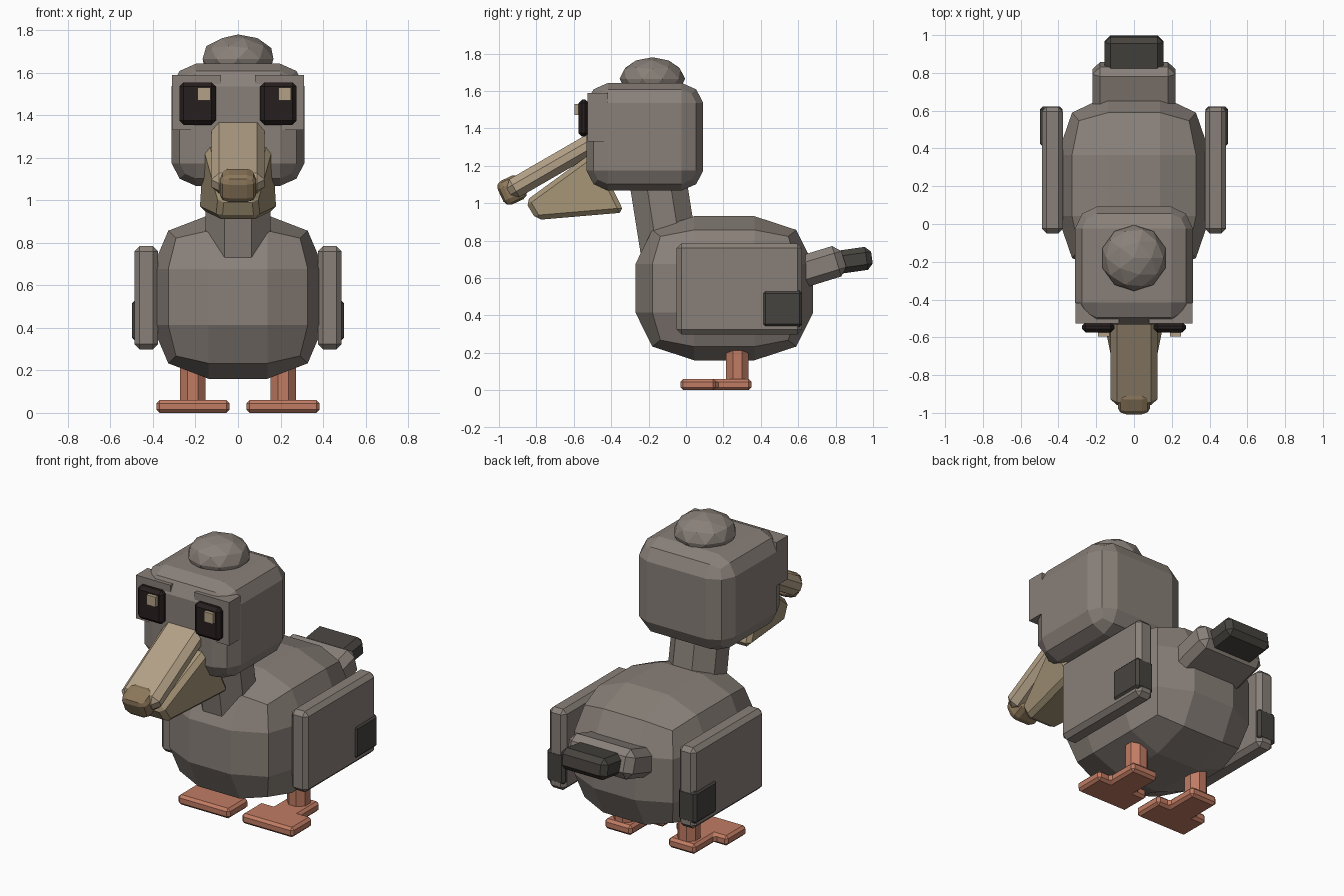
import bpy, bmesh
from math import radians, pi
from mathutils import Matrix, Vector

cube = bpy.data.objects.get("Cube")
if cube:
    bpy.data.objects.remove(cube, do_unlink=True)


def material(name, rgb):
    m = bpy.data.materials.new(name)
    m.use_nodes = True
    m.diffuse_color = (*rgb, 1)
    m.node_tree.nodes["Principled BSDF"].inputs["Base Color"].default_value = (*rgb, 1)
    return m


GREY = material("grey feathers", (0.25, 0.215, 0.19))
DARK = material("dark feathers", (0.062, 0.057, 0.05))
BLACK = material("eye black", (0.02, 0.013, 0.013))
TAN = material("beak tan", (0.45, 0.355, 0.24))
POUCH = material("pouch tan", (0.38, 0.3, 0.185))
BROWN = material("beak tip brown", (0.27, 0.19, 0.105))
ORANGE = material("leg orange", (0.53, 0.2, 0.125))


def finish(bm, name, mat, loc=(0, 0, 0), tilt=0, bevel=0):
    """Bevel, tilt about x, place and colour a part."""
    bmesh.ops.recalc_face_normals(bm, faces=bm.faces)
    if bevel:
        bmesh.ops.bevel(bm, geom=bm.edges[:], offset=bevel, segments=1,
                        affect='EDGES', clamp_overlap=True)
    bm.transform(Matrix.Translation(loc) @ Matrix.Rotation(radians(tilt), 4, 'X'))
    mesh = bpy.data.meshes.new(name)
    bm.to_mesh(mesh)
    bm.free()
    mesh.materials.append(mat)
    ob = bpy.data.objects.new(name, mesh)
    bpy.context.collection.objects.link(ob)
    return ob


def box(name, mat, loc, half, bevel=0, tilt=0):
    bm = bmesh.new()
    bmesh.ops.create_cube(bm, size=2)
    bmesh.ops.scale(bm, vec=half, verts=bm.verts)
    return finish(bm, name, mat, loc, tilt, bevel)


def rounded_block(name, mat, loc, half, inner, edge, corner, tilt=0):
    """Cube cut in thirds with its edges and corners drawn inward."""
    bm = bmesh.new()
    bmesh.ops.create_cube(bm, size=2)
    bmesh.ops.subdivide_edges(bm, edges=bm.edges[:], cuts=2, use_grid_fill=True)
    for v in bm.verts:
        outer = [abs(c) > 0.9 for c in v.co]
        pull = (1, 1, edge, corner)[sum(outer)]
        v.co = Vector([(1 if c > 0 else -1) * (pull if o else inner) * h
                       for c, o, h in zip(v.co, outer, half)])
    return finish(bm, name, mat, loc, tilt)


def post(name, mat, loc, radius, height, tilt=0):
    """Octagonal column with flats facing front and sides."""
    bm = bmesh.new()
    bmesh.ops.create_cone(bm, cap_ends=True, segments=8, radius1=radius,
                          radius2=radius, depth=height,
                          matrix=Matrix.Rotation(pi / 8, 4, 'Z'))
    return finish(bm, name, mat, loc, tilt)


def prism(name, mat, lower, upper, loc=(0, 0, 0), bevel=0):
    """Solid between two matching outlines."""
    bm = bmesh.new()
    a = [bm.verts.new(p) for p in lower]
    b = [bm.verts.new(p) for p in upper]
    bm.faces.new(a)
    bm.faces.new(b)
    for i in range(len(a)):
        j = (i + 1) % len(a)
        bm.faces.new((a[i], a[j], b[j], b[i]))
    return finish(bm, name, mat, loc, 0, bevel)


# Body, neck and head
rounded_block("body", GREY, (0, 0.205, 0.545), (0.405, 0.475, 0.385), 0.34, 0.81, 0.72)
post("neck", GREY, (0, -0.12, 0.93), 0.165, 0.55, tilt=9)
rounded_block("head", GREY, (0, -0.22, 1.355), (0.312, 0.312, 0.288), 0.63, 0.88, 0.8)

# Faceted crown tuft
bm = bmesh.new()
bmesh.ops.create_icosphere(bm, subdivisions=2, radius=1)
bmesh.ops.scale(bm, vec=(0.175, 0.175, 0.115), verts=bm.verts)
finish(bm, "crown_tuft", GREY, (0, -0.18, 1.665))

# Beak, hooked tip and throat pouch
box("upper_beak", TAN, (0, -0.71, 1.2), (0.125, 0.275, 0.055), 0.035, tilt=30)
rounded_block("beak_tip", BROWN, (0, -0.93, 1.07), (0.085, 0.068, 0.07), 0.5, 0.85, 0.75, tilt=25)
# (half width, y, z) around the pouch profile
profile = [(0.09, -0.86, 1.01), (0.1, -0.8, 0.91), (0.185, -0.33, 0.95), (0.165, -0.49, 1.28)]
prism("throat_pouch", POUCH, [(-w, y, z) for w, y, z in profile], profile, bevel=0.025)

# Tail
box("tail_base", GREY, (0, 0.71, 0.66), (0.22, 0.14, 0.085), 0.04, tilt=17)
box("tail_tip", DARK, (0, 0.895, 0.695), (0.155, 0.1, 0.062), 0.03, tilt=8)

# T-shaped foot outline
foot = [(-0.172, -0.03), (0.172, -0.03), (0.172, 0.16), (0.09, 0.16),
        (0.09, 0.35), (-0.09, 0.35), (-0.09, 0.16), (-0.172, 0.16)]

# Paired parts
for side, s in (("left", 1), ("right", -1)):
    box(side + "_eye_patch", GREY, (s * 0.195, -0.472, 1.46), (0.115, 0.055, 0.13))
    box(side + "_eye", BLACK, (s * 0.19, -0.547, 1.455), (0.086, 0.028, 0.1), 0.02)
    box(side + "_eye_glint", TAN, (s * 0.19 + 0.03, -0.58, 1.5), (0.03, 0.016, 0.03))
    box(side + "_wing", GREY, (s * 0.432, 0.285, 0.542), (0.056, 0.335, 0.243), 0.025)
    box(side + "_wing_tip", DARK, (s * 0.438, 0.515, 0.435), (0.06, 0.106, 0.097), 0.015)
    post(side + "_leg", ORANGE, (s * 0.212, 0.275, 0.15), 0.065, 0.22)
    prism(side + "_foot", ORANGE, [(x, y, 0) for x, y in foot],
          [(x, y, 0.06) for x, y in foot], (s * 0.212, 0, 0), 0.015)
